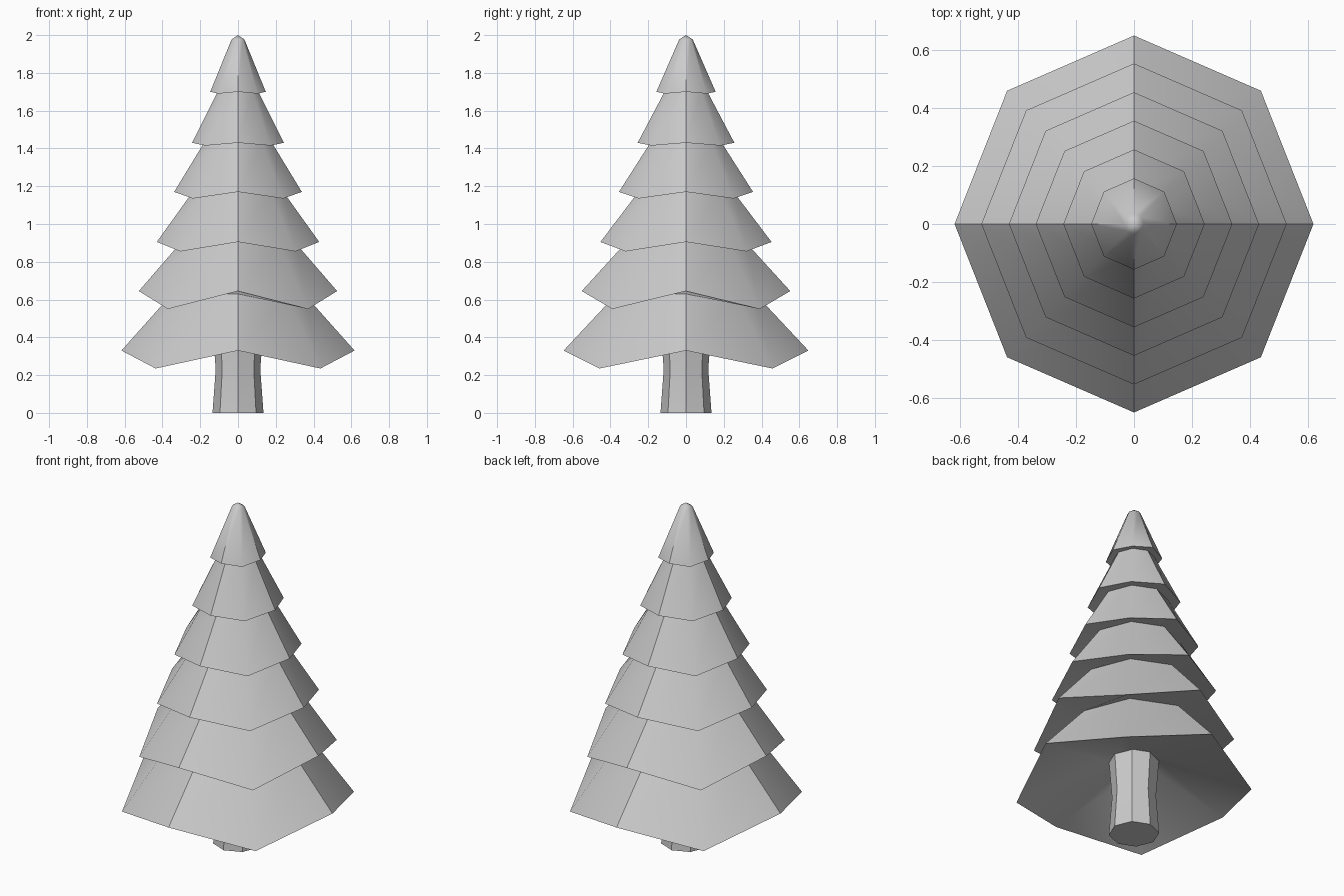
import bpy, bmesh, math

if "Cube" in bpy.data.objects:
    bpy.data.objects.remove(bpy.data.objects["Cube"])

SIDES = 8


def ring(bm, rx, ry, z_axis, z_diag):
    """Eight-sided ring; odd (diagonal) corners may droop below the axis corners."""
    verts = []
    for i in range(SIDES):
        a = math.tau * i / SIDES
        z = z_diag if i % 2 else z_axis
        verts.append(bm.verts.new((rx * math.cos(a), ry * math.sin(a), z)))
    return verts


def loft(name, rings, tip=None, cap_bottom=False):
    bm = bmesh.new()
    loops = [ring(bm, *r) for r in rings]
    for lo, hi in zip(loops, loops[1:]):
        for i in range(SIDES):
            j = (i + 1) % SIDES
            bm.faces.new((lo[i], lo[j], hi[j], hi[i]))
    if cap_bottom:
        bm.faces.new(loops[0][::-1])
    if tip:
        top = bm.verts.new((0, 0, tip))
        for i in range(SIDES):
            bm.faces.new((loops[-1][i], loops[-1][(i + 1) % SIDES], top))
    me = bpy.data.meshes.new(name)
    bm.to_mesh(me)
    bm.free()
    ob = bpy.data.objects.new(name, me)
    bpy.context.collection.objects.link(ob)
    bpy.ops.object.select_all(action='DESELECT')
    ob.select_set(True)
    bpy.context.view_layer.objects.active = ob
    bpy.ops.object.shade_smooth_by_angle(angle=math.radians(40))
    return ob


# Drooping rims (rx, ry, axis z, diagonal z) and the necks above them (r, z)
rims = [(0.617, 0.648, 0.33, 0.235), (0.525, 0.552, 0.645, 0.55),
        (0.43, 0.453, 0.905, 0.855), (0.338, 0.355, 1.17, 1.135),
        (0.243, 0.256, 1.43, 1.415), (0.147, 0.157, 1.70, 1.69)]
necks = [(0.35, 0.63), (0.30, 0.905), (0.24, 1.17),
         (0.18, 1.43), (0.108, 1.70), (0.034, 1.977)]

# Foliage: underside ring at the trunk, six tiers, blunt tip
profile = [(0.12, 0.12, 0.45, 0.45)]
for rim, (r, z) in zip(rims, necks):
    profile += [rim, (r, r * 1.05, z, z)]
loft("foliage", profile, tip=2.0)

# Trunk: slightly waisted
loft("trunk", [(0.135, 0.135, 0, 0), (0.118, 0.118, 0.23, 0.23),
               (0.135, 0.135, 0.46, 0.46)], cap_bottom=True)
